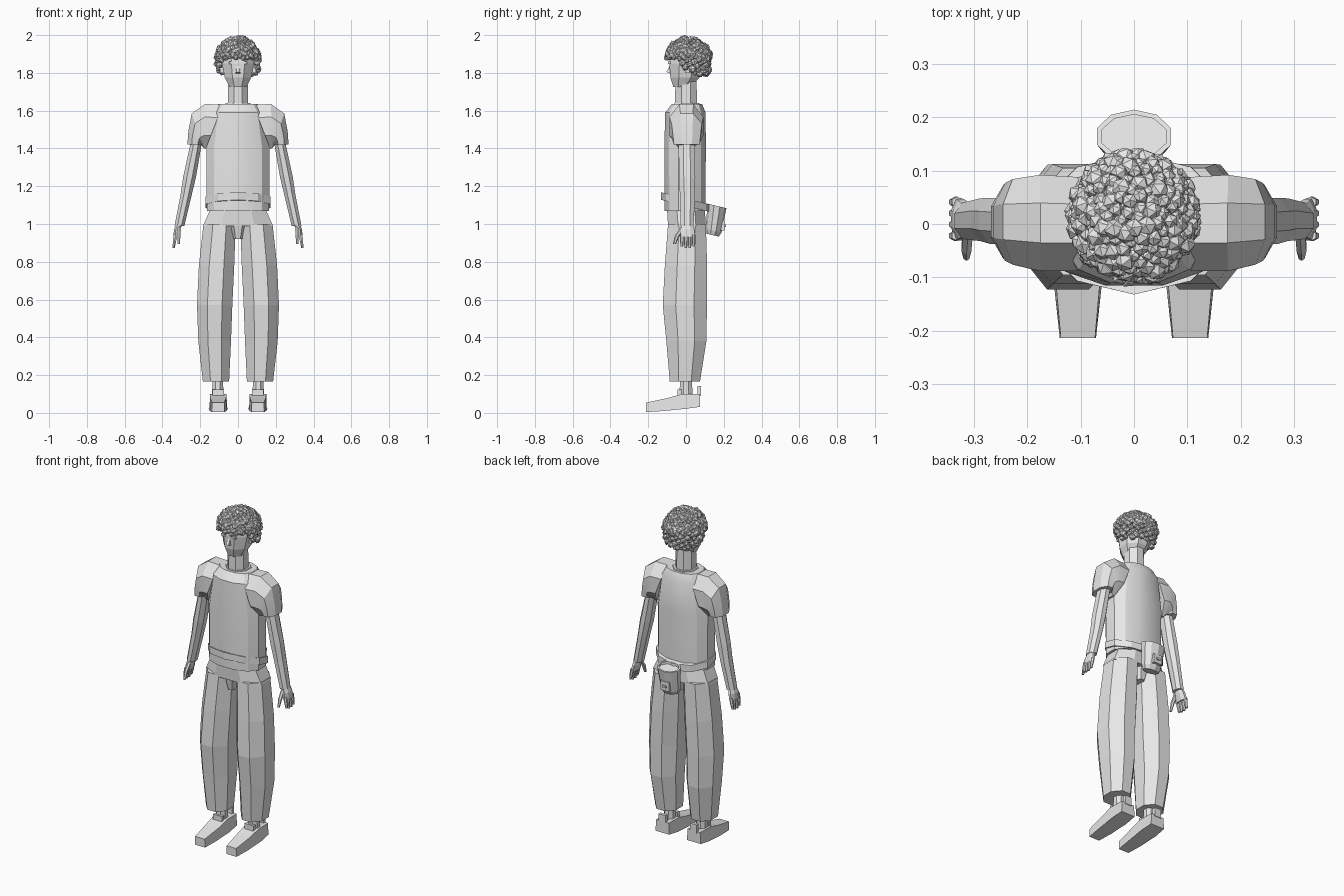
import bpy, bmesh, math, random
from mathutils import Matrix, Vector

old = bpy.data.objects.get("Cube")
if old:
    bpy.data.objects.remove(old, do_unlink=True)

GREY = (0.8, 0.8, 0.8, 1)
grey = bpy.data.materials.new("plain grey")
grey.use_nodes = True
grey.diffuse_color = GREY
grey.node_tree.nodes["Principled BSDF"].inputs["Base Color"].default_value = GREY


def finish(name, bm, smooth=0):
    bmesh.ops.recalc_face_normals(bm, faces=bm.faces)
    mesh = bpy.data.meshes.new(name)
    bm.to_mesh(mesh)
    bm.free()
    mesh.materials.append(grey)
    ob = bpy.data.objects.new(name, mesh)
    bpy.context.collection.objects.link(ob)
    if smooth:
        bpy.ops.object.select_all(action='DESELECT')
        ob.select_set(True)
        bpy.context.view_layer.objects.active = ob
        bpy.ops.object.shade_smooth_by_angle(angle=math.radians(smooth))
    return ob


def loft(name, rings, n=8, side=1, tilt=0, power=1, smooth=0):
    """Skin rings given as (x0, z0, x1, z1, centre y, half depth)."""
    bm = bmesh.new()
    loops = []
    reach = math.cos(math.pi / n) if n % 4 == 0 else 1
    for x0, z0, x1, z1, cy, h in rings:
        loop = []
        for i in range(n):
            a = 2 * math.pi * (i + 0.5) / n
            c, s = math.cos(a) / reach, math.sin(a) / reach
            c = math.copysign(abs(c) ** power, c)
            s = math.copysign(abs(s) ** power, s)
            t, y = (1 + c) / 2, cy + h * s
            co = (side * (x0 + (x1 - x0) * t), y, z0 + (z1 - z0) * t + tilt * y)
            loop.append(bm.verts.new(co))
        loops.append(loop)
    for a, b in zip(loops, loops[1:]):
        for i in range(n):
            j = (i + 1) % n
            bm.faces.new((a[i], a[j], b[j], b[i]))
    bm.faces.new(loops[0])
    bm.faces.new(loops[-1])
    return finish(name, bm, smooth)


def level(z, x0, x1, cy, h):
    return (x0, z, x1, z, cy, h)


def prism(name, cx, points):
    """Side outline of (y, z, half width) points, closed across x."""
    bm = bmesh.new()
    a, b = [[bm.verts.new((cx + s * w, y, z)) for y, z, w in points] for s in (-1, 1)]
    bm.faces.new(a)
    bm.faces.new(b)
    for i in range(len(a)):
        j = (i + 1) % len(a)
        bm.faces.new((a[i], a[j], b[j], b[i]))
    return finish(name, bm)


def box(name, cx, y0, y1, z0, z1, w):
    return prism(name, cx, [(y0, z0, w), (y1, z0, w), (y1, z1, w), (y0, z1, w)])


# Shirt, waist and crotch
loft("shirt", [level(1.07, -.165, .165, -.005, .108), level(1.4, -.167, .167, -.005, .11),
               level(1.59, -.135, .135, -.003, .107), level(1.635, -.105, .105, .005, .08)],
     n=12, power=.85, smooth=25)
loft("collar", [level(1.62, -.075, .075, .005, .07), level(1.64, -.065, .065, .005, .065)])
loft("waist", [level(1.12, -.14, .14, 0, .098), level(1.07, -.15, .15, 0, .1),
               level(.99, -.185, .185, .005, .1)], power=.85)
loft("crotch", [level(1.01, -.06, .06, 0, .092), level(.92, -.03, .03, 0, .075)])

# Sloping belt with an open pouch hung at the back
loft("belt", [level(1.095, -.168, .168, 0, .112), level(1.095, -.182, .182, 0, .132),
              level(1.135, -.18, .18, 0, .132), level(1.135, -.166, .166, 0, .112)],
     n=10, tilt=-.25)
loft("pouch", [level(.975, -.05, .05, .14, .034), level(1.0, -.06, .06, .146, .042),
               level(1.135, -.073, .073, .164, .05), level(1.135, -.063, .063, .164, .041),
               level(1.12, -.063, .063, .164, .041)], n=10, tilt=-.24)
box("pouch_pocket", 0, .17, .204, .965, 1.02, .028)
box("pouch_clasp", 0, .19, .211, .985, .998, .012)

for side, tag in ((1, "left"), (-1, "right")):
    # Trouser leg, ankle and shoe
    loft(f"{tag}_trouser_leg",
         [level(1.0, .012, .183, .005, .1), level(.78, .02, .207, 0, .112),
          level(.57, .03, .217, -.006, .117), level(.38, .037, .21, .002, .106),
          level(.165, .047, .186, -.006, .08)], side=side)
    loft(f"{tag}_ankle", [level(.19, .08, .134, 0, .03), level(.08, .076, .138, 0, .036)], side=side)
    cx = side * .105
    prism(f"{tag}_shoe", cx,
          [(-.213, .004, .034), (-.12, .01, .044), (0, .022, .051), (.075, .032, .046),
           (.075, .1, .042), (-.02, .1, .045), (-.1, .078, .042), (-.213, .054, .032)])
    box(f"{tag}_heel_tab", cx, .06, .079, .09, .142, .022)
    box(f"{tag}_shoe_tongue", cx, -.045, -.025, .08, .125, .03)

    # Sleeve, running from the collar over the shoulder
    loft(f"{tag}_sleeve",
         [(.17, 1.4, .08, 1.632, 0, .088), (.18, 1.4, .175, 1.635, .002, .09),
          (.184, 1.405, .245, 1.585, .004, .08), (.188, 1.415, .263, 1.49, .004, .073),
          (.19, 1.418, .268, 1.42, .004, .068)], side=side, smooth=25)
    # Arm and hand
    loft(f"{tag}_arm",
         [level(1.47, .185, .242, .003, .043), level(1.25, .222, .29, .006, .043),
          level(1.15, .246, .305, .008, .04), level(.99, .284, .336, .006, .034)], side=side)
    loft(f"{tag}_palm",
         [level(1.01, .296, .325, .006, .024), level(.97, .303, .339, .008, .036),
          level(.93, .317, .342, .009, .04)], side=side)
    for i in range(4):
        y = -.022 + i * .021
        tip = .87 + .008 * abs(i - 1.5)
        loft(f"{tag}_finger_{i + 1}",
             [level(.945, .318, .342, y, .01), level(.91, .326, .346, y, .01),
              level(tip, .334, .347, y, .007)], n=6, side=side)
    loft(f"{tag}_thumb",
         [level(.985, .3, .322, -.012, .016), level(.94, .303, .324, -.045, .013),
          level(.895, .307, .32, -.061, .008)], n=6, side=side)
    # Eye and ear
    box(f"{tag}_eye", side * .034, -.094, -.082, 1.847, 1.86, .013)
    box(f"{tag}_ear", side * .086, -.005, .025, 1.8, 1.86, .009)

# Neck, head and nose
loft("neck", [level(1.6, -.055, .055, 0, .058), level(1.8, -.05, .05, 0, .056)])
loft("head", [level(1.725, -.045, .045, -.022, .045), level(1.775, -.07, .07, -.006, .077),
              level(1.85, -.085, .085, .002, .09), level(1.93, -.085, .085, .01, .09),
              level(1.965, -.055, .055, .01, .06)])
prism("nose", 0, [(-.08, 1.85, .006), (-.104, 1.805, .01), (-.08, 1.795, .013)])

# Curly hair: faceted clumps spread over the scalp
random.seed(4)
bm = bmesh.new()
COUNT = 340
for i in range(COUNT):
    up = 1 - 2 * (i + .5) / COUNT
    flat = math.sqrt(1 - up * up)
    turn = i * math.pi * (3 - math.sqrt(5))
    k = random.uniform(.94, 1.04)
    p = Vector((.109 * k * flat * math.cos(turn), .012 + .113 * k * flat * math.sin(turn),
                1.875 + k * up * (.106 if up > 0 else .18)))
    if p.y < -.05 and abs(p.x) < .085:
        limit = 1.875
    else:
        limit = max(1.785, min(1.86, 1.82 - p.y))
    if p.z > limit:
        spin = Matrix.Rotation(random.uniform(0, 6), 4, Vector((flat, up, .3)).normalized())
        bmesh.ops.create_icosphere(bm, subdivisions=1, radius=random.uniform(.013, .022),
                                   matrix=Matrix.Translation(p) @ spin)
finish("curly_hair", bm)
